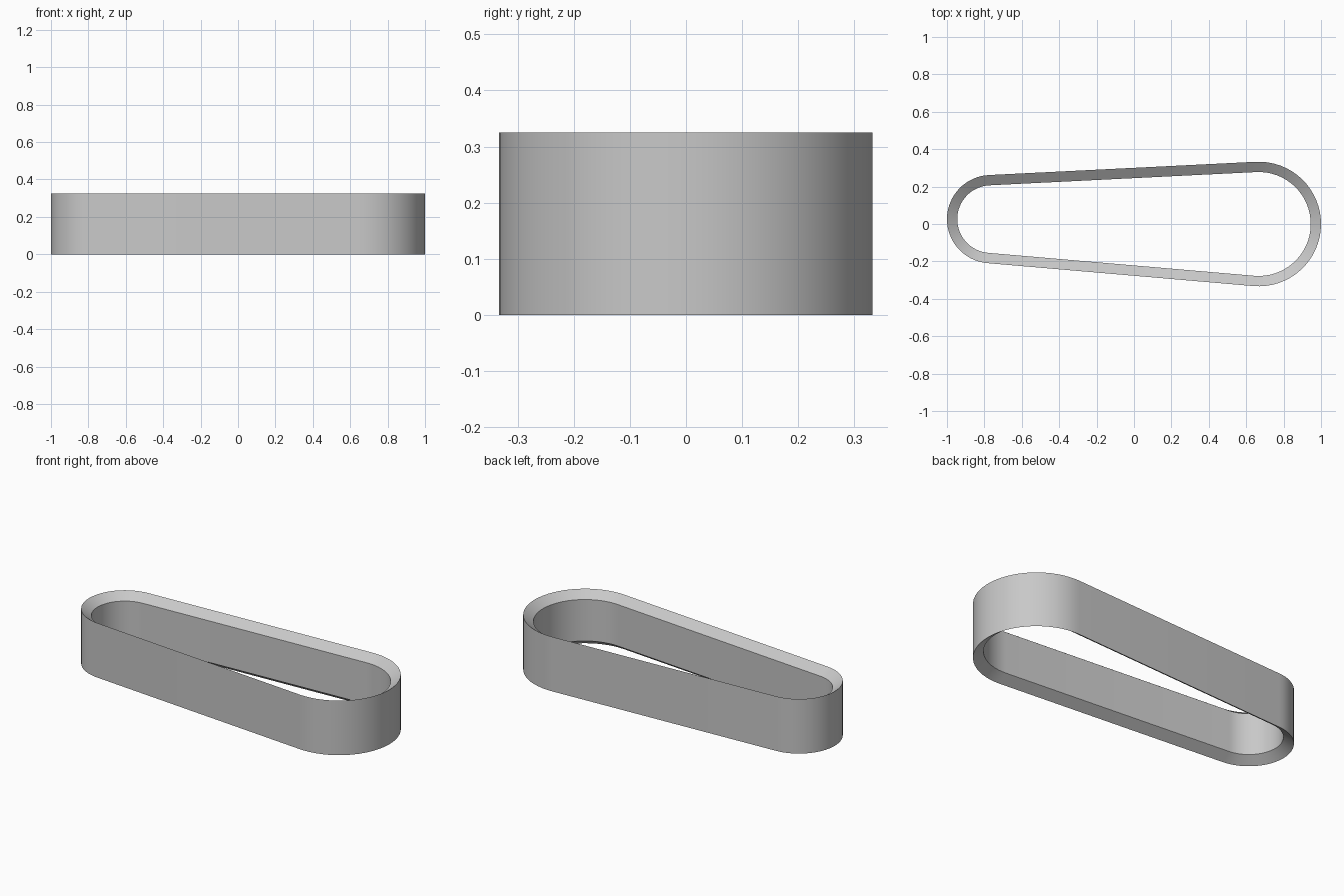
import bpy, bmesh, math

cube = bpy.data.objects.get("Cube")
if cube:
    bpy.data.objects.remove(cube, do_unlink=True)

HEIGHT, THICK, SLOPE = 0.325, 0.055, 0.039
SMALL = (-0.764, 0.026, 0.236)   # pulley circles: x, y, radius
LARGE = (0.667, 0.0, 0.333)
STEPS = 32

# Material
grey = bpy.data.materials.new("belt_grey")
grey.use_nodes = True
colour = (0.58, 0.58, 0.58, 1)
grey.diffuse_color = colour
grey.node_tree.nodes["Principled BSDF"].inputs["Base Color"].default_value = colour

# Angles at which the straight runs touch both circles
dx, dy = LARGE[0] - SMALL[0], LARGE[1] - SMALL[1]
axis = math.atan2(dy, dx)
spread = math.acos((LARGE[2] - SMALL[2]) / math.hypot(dx, dy))
touch_back = axis + math.pi - spread
touch_front = axis - math.pi + spread


def arc(circle, start, end):
    """Points as centre, radius and direction, running from start to end."""
    for i in range(STEPS + 1):
        yield circle, start + (end - start) * i / STEPS


path = list(arc(LARGE, touch_front, touch_back))
path += list(arc(SMALL, touch_back, touch_front + 2 * math.pi))

# Wedge cross-section: inset from the outer surface, height
section = [(0, 0), (0, HEIGHT), (THICK, HEIGHT - SLOPE), (THICK, SLOPE)]

# Belt: sweep the section round the closed path
bm = bmesh.new()
rings = []
for (cx, cy, radius), a in path:
    rings.append([bm.verts.new((cx + (radius - inset) * math.cos(a),
                                cy + (radius - inset) * math.sin(a), z))
                  for inset, z in section])
for i, ring in enumerate(rings):
    after = rings[(i + 1) % len(rings)]
    for j in range(4):
        k = (j + 1) % 4
        bm.faces.new((ring[j], after[j], after[k], ring[k]))
bmesh.ops.recalc_face_normals(bm, faces=bm.faces)

mesh = bpy.data.meshes.new("drive_belt")
bm.to_mesh(mesh)
bm.free()
mesh.materials.append(grey)
belt = bpy.data.objects.new("drive_belt", mesh)
bpy.context.collection.objects.link(belt)

# Smooth curves, crisp rim edges
bpy.ops.object.select_all(action="DESELECT")
belt.select_set(True)
bpy.context.view_layer.objects.active = belt
bpy.ops.object.shade_smooth_by_angle(angle=math.radians(30))
